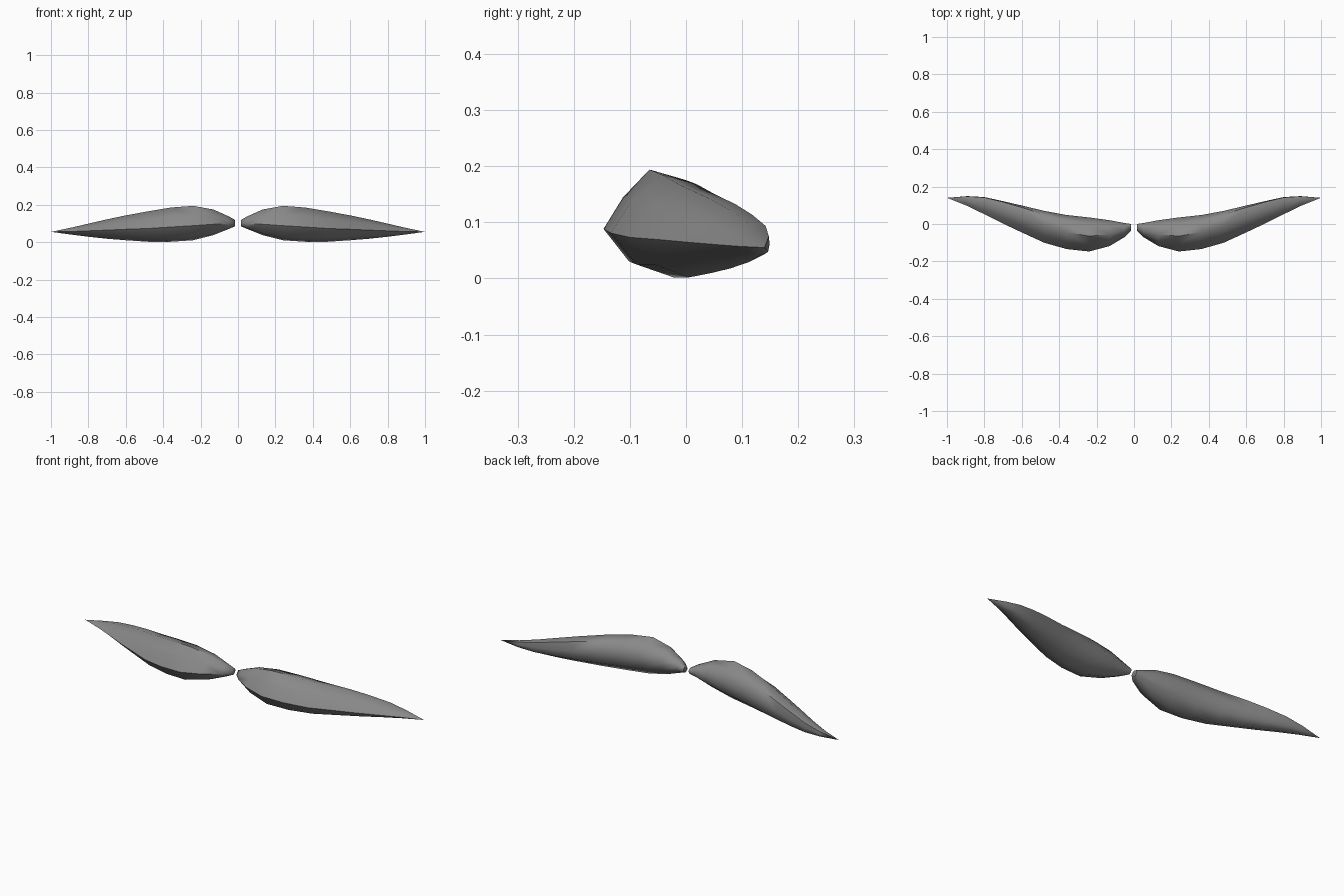
import bpy, bmesh, math

cube = bpy.data.objects.get("Cube")
if cube:
    bpy.data.objects.remove(cube, do_unlink=True)

grey = bpy.data.materials.new("dark grey hair")
grey.use_nodes = True
colour = (0.25, 0.25, 0.25, 1)
grey.diffuse_color = colour
grey.node_tree.nodes["Principled BSDF"].inputs["Base Color"].default_value = colour

# Stations from the blunt inner end outward: x, y front, y back, z low, z high
STATIONS = [
    (0.015, -0.035, 0.000, 0.085, 0.118),
    (0.05, -0.070, 0.005, 0.070, 0.138),
    (0.13, -0.118, 0.020, 0.038, 0.174),
    (0.24, -0.147, 0.035, 0.010, 0.194),
    (0.36, -0.134, 0.048, 0.002, 0.185),
    (0.48, -0.100, 0.070, 0.002, 0.165),
    (0.60, -0.045, 0.099, 0.010, 0.143),
    (0.70, 0.002, 0.122, 0.018, 0.122),
    (0.80, 0.052, 0.144, 0.029, 0.099),
    (0.89, 0.096, 0.149, 0.040, 0.078),
]
TIP = (1.0, 0.140, 0.055)

# Unit cross-sections: rounded near the middle, flat-backed near the tip
INNER = [(-1, -.15), (-.62, .46), (-.1, 1), (.6, .8),
         (1, .2), (.8, -.5), (.2, -1), (-.5, -.78)]
OUTER = [(-1, -.1), (-.5, .5), (.3, 1), (.95, .85),
         (1, .1), (.9, -.6), (.3, -1), (-.5, -.65)]


def build_half(name, side):
    bm = bmesh.new()
    rings = []
    for x, y0, y1, z0, z1 in STATIONS:
        t = min(1, max(0, (x - 0.24) / 0.5))
        ring = []
        for (u0, v0), (u1, v1) in zip(INNER, OUTER):
            u, v = u0 + (u1 - u0) * t, v0 + (v1 - v0) * t
            ring.append(bm.verts.new((side * x,
                                      (y0 + y1) / 2 + u * (y1 - y0) / 2,
                                      (z0 + z1) / 2 + v * (z1 - z0) / 2)))
        rings.append(ring)
    n = len(INNER)
    for a, b in zip(rings, rings[1:]):
        for i in range(n):
            j = (i + 1) % n
            bm.faces.new((a[i], a[j], b[j], b[i]))
    # Blunt inner cap and pointed outer tip
    bm.faces.new(rings[0])
    tip = bm.verts.new((side * TIP[0], TIP[1], TIP[2]))
    for i in range(n):
        bm.faces.new((rings[-1][i], rings[-1][(i + 1) % n], tip))
    bmesh.ops.recalc_face_normals(bm, faces=bm.faces)
    mesh = bpy.data.meshes.new(name)
    bm.to_mesh(mesh)
    bm.free()
    mesh.materials.append(grey)
    obj = bpy.data.objects.new(name, mesh)
    bpy.context.collection.objects.link(obj)
    bpy.ops.object.select_all(action='DESELECT')
    obj.select_set(True)
    bpy.context.view_layer.objects.active = obj
    bpy.ops.object.shade_smooth_by_angle(angle=math.radians(60))


build_half("left_moustache_half", 1)
build_half("right_moustache_half", -1)
